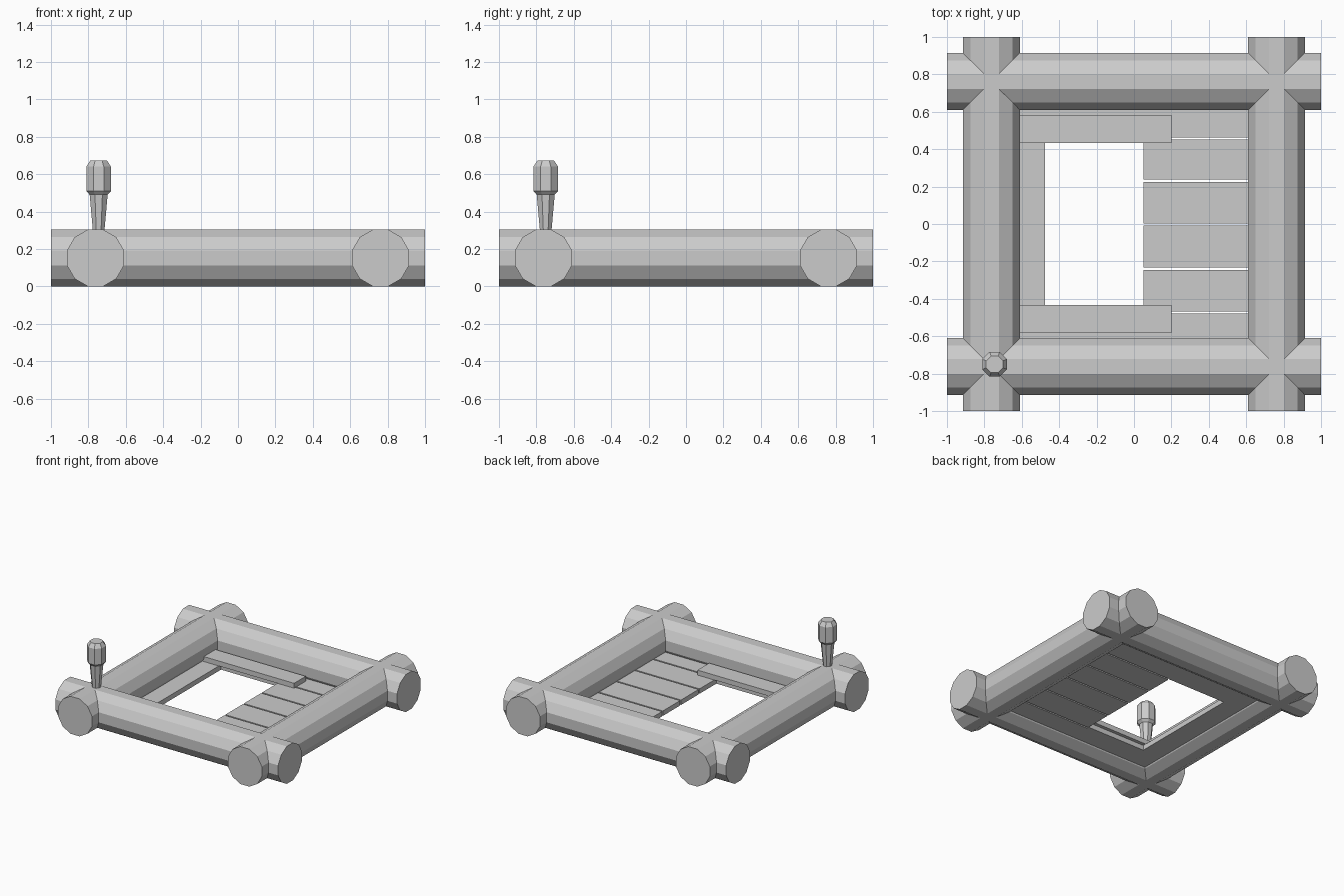
import bpy
import bmesh
from math import pi, cos
from mathutils import Matrix, Vector

if "Cube" in bpy.data.objects:
    bpy.data.objects.remove(bpy.data.objects["Cube"])

grey = bpy.data.materials.new("plain_grey")
grey.use_nodes = True
tone = (0.6, 0.6, 0.6, 1)
grey.diffuse_color = tone
grey.node_tree.nodes["Principled BSDF"].inputs["Base Color"].default_value = tone


def finish(name, bm):
    bmesh.ops.recalc_face_normals(bm, faces=bm.faces)
    mesh = bpy.data.meshes.new(name)
    bm.to_mesh(mesh)
    bm.free()
    mesh.materials.append(grey)
    obj = bpy.data.objects.new(name, mesh)
    bpy.context.collection.objects.link(obj)
    return obj


def lathe(name, sides, profile, matrix):
    """Stack of flat-sided rings given as (apothem, height)."""
    bm = bmesh.new()
    rings = []
    for apothem, h in profile:
        r = apothem / cos(pi / sides)
        turn = [Matrix.Rotation(2 * pi * (i + 0.5) / sides, 3, "Z") for i in range(sides)]
        rings.append([bm.verts.new(t @ Vector((r, 0, 0)) + Vector((0, 0, h))) for t in turn])
    for low, high in zip(rings, rings[1:]):
        for i in range(sides):
            j = (i + 1) % sides
            bm.faces.new((low[i], low[j], high[j], high[i]))
    bm.faces.new(rings[0])
    bm.faces.new(rings[-1])
    bm.transform(matrix)
    return finish(name, bm)


def board(name, x, y, z):
    bm = bmesh.new()
    bmesh.ops.create_cube(bm, size=1)
    spans = (x, y, z)
    bm.transform(Matrix.Translation([(a + b) / 2 for a, b in spans])
                 @ Matrix.Diagonal([b - a for a, b in spans] + [1]))
    return finish(name, bm)


# Four crossing logs
RADIUS, OFFSET = 0.152, 0.762
log = [(RADIUS, -1), (RADIUS, 1)]
for side, fb, lr in ((-1, "front", "right"), (1, "back", "left")):
    lathe(fb + "_log", 12, log, Matrix.Translation((0, side * OFFSET, RADIUS))
          @ Matrix.Rotation(pi / 2, 4, "Y"))
    lathe(lr + "_log", 12, log, Matrix.Translation((side * OFFSET, 0, RADIUS))
          @ Matrix.Rotation(pi / 2, 4, "X"))

# Peg standing on the front right corner
peg = [(0.03, 0.28), (0.032, 0.31), (0.048, 0.49), (0.066, 0.51),
       (0.066, 0.64), (0.045, 0.672)]
lathe("corner_peg", 8, peg, Matrix.Translation((-0.745, -0.75, 0)))

# Lower deck boards
LOW, HIGH = (0.05, 0.09), (0.09, 0.13)
edges = [-0.7, -0.473, -0.239, -0.002, 0.231, 0.457, 0.7]
for i, (a, b) in enumerate(zip(edges, edges[1:])):
    board(f"deck_board_{i + 1}", (0.05, 0.7), (a + 0.006, b - 0.006), LOW)
board("right_deck_board", (-0.7, -0.475), (-0.7, 0.7), LOW)

# Boards along the front and back, with cover boards on top
for s, fb in ((-1, "front"), (1, "back")):
    board(fb + "_deck_board", (-0.475, 0.05), sorted((s * 0.46, s * 0.7)), LOW)
    board(fb + "_cover_board", (-0.65, 0.2), sorted((s * 0.433, s * 0.583)), HIGH)
